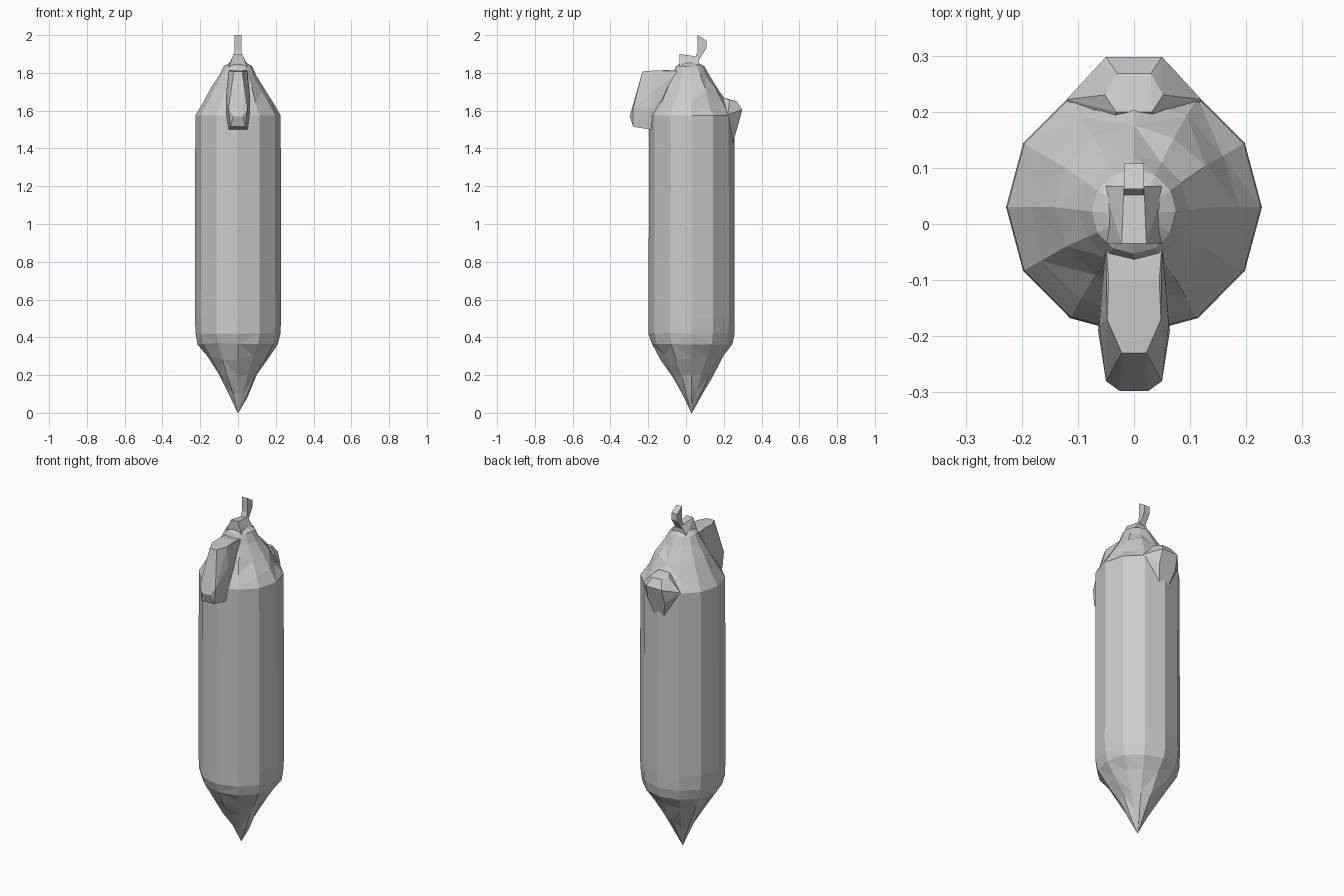
import bpy, bmesh, math, random

if "Cube" in bpy.data.objects:
    bpy.data.objects.remove(bpy.data.objects["Cube"])

random.seed(4)
SIDES = 12


def finish(name, bm):
    bmesh.ops.recalc_face_normals(bm, faces=bm.faces)
    mesh = bpy.data.meshes.new(name)
    bm.to_mesh(mesh)
    bm.free()
    ob = bpy.data.objects.new(name, mesh)
    bpy.context.collection.objects.link(ob)
    return ob


def turned(name, profile, sides=SIDES):
    """Closed faceted solid from rings of (radius, z, centre y, roughness)."""
    bm = bmesh.new()
    rings = []
    for r, z, cy, rough in profile:
        ring = []
        for i in range(sides):
            a = 2 * math.pi * i / sides
            rr = r * (1 + random.uniform(-rough, rough))
            zz = z + random.uniform(-rough, rough) * 0.35
            ring.append(bm.verts.new((rr * math.cos(a), cy + rr * math.sin(a), zz)))
        rings.append(ring)
    for lo, hi in zip(rings, rings[1:]):
        for i in range(sides):
            j = (i + 1) % sides
            bm.faces.new((lo[i], lo[j], hi[j], hi[i]))
    bm.faces.new(rings[0][::-1])
    bm.faces.new(rings[-1])
    bmesh.ops.triangulate(bm, faces=[f for f in bm.faces
                                     if max(v.co.z for v in f.verts) < 0.46
                                     or min(v.co.z for v in f.verts) > 1.57])
    return finish(name, bm)


def mirrored_hull(name, half):
    """Convex chunk from (half width, y, z) points mirrored across x."""
    bm = bmesh.new()
    for x, y, z in half:
        for s in (-1, 1):
            bm.verts.new((s * x, y, z))
    res = bmesh.ops.convex_hull(bm, input=bm.verts)
    junk = [g for g in res["geom_interior"] if isinstance(g, bmesh.types.BMVert)]
    bmesh.ops.delete(bm, geom=junk, context="VERTS")
    bmesh.ops.dissolve_limit(bm, angle_limit=0.03, verts=bm.verts, edges=bm.edges)
    return finish(name, bm)


# Straight twelve-sided barrel with pointed foot and tapered shoulder
turned("body", [
    (0.002, 0.0, 0.03, 0), (0.050, 0.105, 0.03, 0.06), (0.105, 0.20, 0.03, 0.05),
    (0.165, 0.29, 0.03, 0.04), (0.213, 0.365, 0.03, 0.015), (0.226, 0.42, 0.03, 0.012),
    (0.228, 0.50, 0.03, 0), (0.226, 1.575, 0.03, 0), (0.188, 1.64, 0.03, 0.03),
    (0.143, 1.715, 0.03, 0.04), (0.098, 1.785, 0.025, 0.03), (0.075, 1.835, 0.022, 0),
    (0.030, 1.862, 0.02, 0)])

# Tall front lug, overhanging the barrel
mirrored_hull("front_lug", [
    (0.050, -0.035, 1.81), (0.045, -0.10, 1.815), (0.048, -0.17, 1.812), (0.022, -0.23, 1.808),
    (0.062, -0.18, 1.70), (0.064, -0.19, 1.60), (0.050, -0.28, 1.61), (0.025, -0.298, 1.57),
    (0.040, -0.28, 1.515), (0.050, -0.19, 1.50), (0.050, -0.05, 1.55)])

# Smaller back lug
mirrored_hull("back_lug", [
    (0.032, 0.20, 1.668), (0.030, 0.268, 1.65), (0.050, 0.298, 1.605), (0.052, 0.23, 1.655),
    (0.120, 0.222, 1.58), (0.055, 0.275, 1.52), (0.030, 0.248, 1.43), (0.060, 0.10, 1.56)])

# Narrow neck on the crown
mirrored_hull("neck", [
    (0.050, -0.035, 1.83), (0.055, 0.068, 1.83), (0.022, -0.035, 1.90), (0.018, 0.068, 1.885)])

# Bent tab at the very top: a lower slant and an upper backward lean
mirrored_hull("tab_lower", [
    (0.018, 0.045, 1.87), (0.018, 0.070, 1.87), (0.018, 0.062, 1.915), (0.018, 0.108, 1.93)])
mirrored_hull("tab_upper", [
    (0.018, 0.062, 1.91), (0.018, 0.108, 1.93), (0.018, 0.108, 1.97), (0.018, 0.062, 2.0)])
